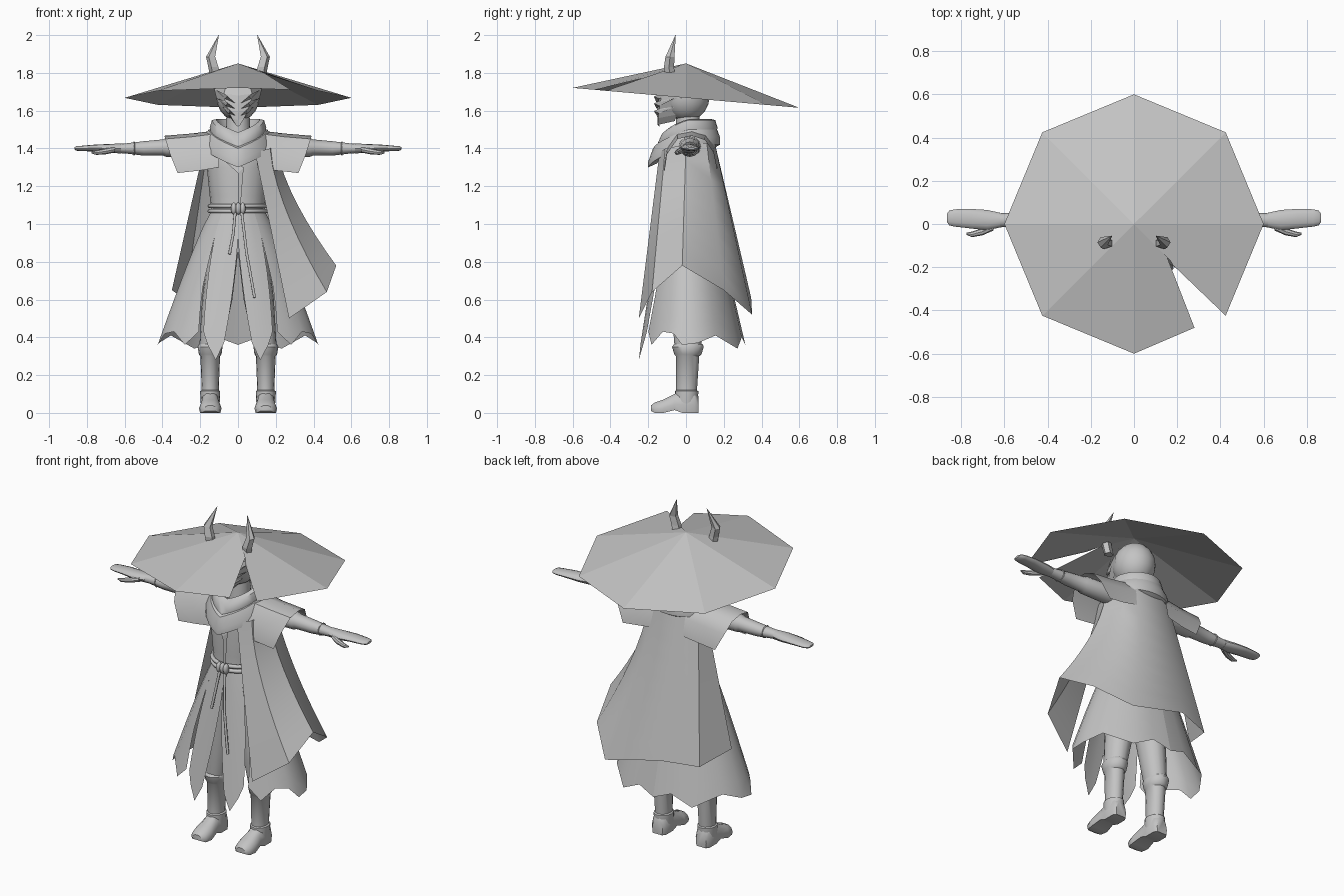
import bpy, math
from mathutils import Vector

old = bpy.data.objects.get("Cube")
if old:
    bpy.data.objects.remove(old, do_unlink=True)

grey = bpy.data.materials.new("plain_grey")
grey.use_nodes = True
grey.diffuse_color = (0.55, 0.55, 0.55, 1)
grey.node_tree.nodes["Principled BSDF"].inputs["Base Color"].default_value = (0.55, 0.55, 0.55, 1)


def build(name, verts, faces, smooth=40):
    mesh = bpy.data.meshes.new(name)
    mesh.from_pydata([tuple(v) for v in verts], [], faces)
    mesh.materials.append(grey)
    ob = bpy.data.objects.new(name, mesh)
    bpy.context.collection.objects.link(ob)
    if smooth:
        bpy.ops.object.select_all(action='DESELECT')
        ob.select_set(True)
        bpy.context.view_layer.objects.active = ob
        bpy.ops.object.shade_smooth_by_angle(angle=math.radians(smooth))
    return ob


def loft(name, rows, closed=True, cap=False, smooth=40):
    n = len(rows[0])
    faces = []
    for r in range(len(rows) - 1):
        for i in range(n if closed else n - 1):
            j = (i + 1) % n
            faces.append((r * n + i, r * n + j, (r + 1) * n + j, (r + 1) * n + i))
    if cap:
        faces.append(tuple(reversed(range(n))))
        faces.append(tuple(range((len(rows) - 1) * n, len(rows) * n)))
    return build(name, [v for row in rows for v in row], faces, smooth)


def ring(x, y, z, rx, ry, n=16):
    return [(x + rx * math.sin(2 * math.pi * i / n), y - ry * math.cos(2 * math.pi * i / n), z) for i in range(n)]


def limb_ring(s, x, y, z, ry, rz, n=12):
    return [(s * x, y + ry * math.cos(2 * math.pi * i / n), z + rz * math.sin(2 * math.pi * i / n)) for i in range(n)]


def tube(name, points, radius):
    curve = bpy.data.curves.new(name, 'CURVE')
    curve.dimensions = '3D'
    curve.bevel_depth = radius
    curve.bevel_resolution = 1
    curve.use_fill_caps = True
    spline = curve.splines.new('POLY')
    spline.points.add(len(points) - 1)
    for p, co in zip(spline.points, points):
        p.co = (*co, 1)
    curve.materials.append(grey)
    ob = bpy.data.objects.new(name, curve)
    bpy.context.collection.objects.link(ob)


def ball(name, loc, scale):
    rows = [ring(loc[0], loc[1], loc[2] + scale[2] * math.cos(math.pi * (k + .02) / 10.04),
                 scale[0] * math.sin(math.pi * (k + .02) / 10.04),
                 scale[1] * math.sin(math.pi * (k + .02) / 10.04), 20) for k in range(11)]
    return loft(name, rows, cap=True, smooth=60)


# Hat: tilted eight-sided cone with a torn notch
def hat_point(x, y, f):
    return (x, y, 1.85 * (1 - f) + f * (1.668 - 0.088 * y / f))


rim = [(.6 * math.sin(math.radians(a)), -.6 * math.cos(math.radians(a))) for a in range(45, 361, 45)]
hat = [(0, 0, 1.85)] + [hat_point(x, y, 1) for x, y in rim]
hat += [hat_point(.28, -.48, 1), hat_point(.14, -.12, .34), hat_point(.18, -.19, .46), hat_point(.27, -.25, .63)]
build("torn_hat", hat, [(0, i, i + 1) for i in range(1, 8)] + [(0, 8, 9, 10), (0, 10, 11, 12, 1)], 0)

# Head and neck
ball("head", (0, 0, 1.675), (.115, .125, .13))
loft("neck", [ring(0, .01, 1.42, .07, .07), ring(0, .01, 1.6, .06, .06)])

# Angular mask with a raised centre ridge
mask = []
for z, w, y, ridge in [(1.74, .10, -.07, -.12), (1.69, .125, -.07, -.145), (1.65, .115, -.08, -.15),
                       (1.6, .085, -.09, -.155), (1.56, .055, -.105, -.15), (1.525, .02, -.12, -.14)]:
    mask.append([(-w, y + .06, z + .02), (-w * .6, (y + ridge) / 2 - .02, z), (0, ridge, z - .01),
                 (w * .6, (y + ridge) / 2 - .02, z), (w, y + .06, z + .02)])
loft("mask", mask, closed=False, smooth=0)

for s, side in ((1, "left"), (-1, "right")):
    # Mask ridges and slanted eye bars
    for k, (z0, z1, w) in enumerate([(1.64, 1.71, .115), (1.61, 1.665, .11), (1.575, 1.62, .085)]):
        build(f"{side}_mask_ridge_{k}",
              [(s * .015, -.155, z0), (s * w * .6, -.14, (z0 + z1) / 2 - .012), (s * w, -.06, z1),
               (s * w * .6, -.145, (z0 + z1) / 2 + .012), (s * w * .5, -.17, (z0 + z1) / 2)],
              [(0, 1, 4), (1, 2, 4), (2, 3, 4), (3, 0, 4)], 0)

    # Bent horns
    horn = []
    for x, y, z, r in [(.115, -.08, 1.74, .025), (.13, -.09, 1.83, .027), (.145, -.085, 1.885, .024), (.102, -.055, 2, .001)]:
        horn.append([(s * (x + dx * r), y + dy * r, z) for dx, dy in ((1, 0), (.4, 1), (-1, .5), (-1, -.5), (.4, -1))])
    loft(f"{side}_horn", horn, cap=True, smooth=0)

    # Shoulder sleeve draped open below the arm
    arc = [(-.115, 1.27, .32), (-.1, 1.37, .36), (-.045, 1.45, .385), (.03, 1.467, .39),
           (.1, 1.445, .38), (.145, 1.38, .36), (.165, 1.28, .31)]
    loft(f"{side}_shoulder_sleeve",
         [[(s * .1, y * 1.05, z + .03) for y, z, x in arc],
          [(s * (.1 + (x - .1) * .5), y, z + .012) for y, z, x in arc],
          [(s * x, y, z) for y, z, x in arc]], closed=False)

    # Arm, cuff and mitten-like hand
    arm = [(.14, .02, 1.41, .06, .055), (.38, .02, 1.405, .052, .05), (.395, .02, 1.405, .045, .043),
           (.5, .02, 1.4, .04, .038), (.6, .018, 1.4, .032, .026), (.66, .015, 1.4, .034, .024)]
    loft(f"{side}_arm", [limb_ring(s, *a) for a in arm], cap=True)
    hand = [(.62, .018, 1.4, .034, .026), (.68, .018, 1.4, .047, .024), (.76, .025, 1.402, .045, .018),
            (.83, .028, 1.4, .04, .014), (.855, .028, 1.4, .034, .012), (.865, .028, 1.4, .02, .006)]
    loft(f"{side}_hand", [limb_ring(s, *h) for h in hand], cap=True)
    thumb = [(.65, -.01, 1.395, .02, .016), (.7, -.035, 1.385, .017, .016),
             (.75, -.048, 1.378, .013, .012), (.775, -.045, 1.378, .005, .005)]
    loft(f"{side}_thumb", [limb_ring(s, *t, 8) for t in thumb], cap=True)
    tube(f"{side}_bracer_edge", [limb_ring(s, .55, .02, 1.4, .037, .033)[i % 12] for i in range(13)], .004)

    # Trousers and boots
    loft(f"{side}_trouser_leg", [ring(s * .08, .01, .85, .08, .1), ring(s * .11, .01, .6, .08, .09),
                                 ring(s * .145, .01, .34, .06, .07)])
    loft(f"{side}_boot_shaft", [ring(s * x, y, z, rx, ry) for x, y, z, rx, ry in
                                [(.148, .012, .35, .065, .082), (.148, .012, .365, .058, .075), (.148, .01, .35, .066, .084),
                                 (.147, .01, .31, .06, .072), (.147, .008, .3, .052, .062), (.147, .003, .12, .045, .055),
                                 (.147, .003, .115, .053, .062), (.147, .003, .1, .053, .062), (.147, 0, .05, .05, .058)]])
    foot = []
    for y, w, z0, z1 in [(.065, .035, 0, .09), (.045, .05, 0, .12), (-.02, .05, 0, .125), (-.06, .05, .015, .1),
                         (-.12, .06, 0, .07), (-.165, .052, 0, .055), (-.185, .03, .01, .04)]:
        foot.append([(s * (.147 + dx * w), y, z0 + (z1 - z0) * f) for dx, f in
                     ((-.9, 0), (.9, 0), (1, .35), (.8, .75), (.4, 1), (-.4, 1), (-.8, .75), (-1, .35))])
    loft(f"{side}_boot_foot", foot, cap=True, smooth=45)

# Tunic body
loft("tunic", [ring(0, .01, z, rx, ry, 20) for z, rx, ry in
               [(1.47, .11, .09), (1.42, .17, .13), (1.3, .165, .14), (1.15, .15, .135), (1.08, .143, .135), (1, .15, .14)]])
build("tunic_lapel", [(-.1, -.125, 1.36), (.03, -.143, 1.3), (.012, -.14, 1.08), (0, -.14, 1.08), (0, -.147, 1.27)],
      [(0, 4, 1), (4, 3, 2, 1)], 0)


# Skirt panels: each column has a top angle, a bottom angle and a hem height
def skirt(name, columns, split, s):
    rows = []
    for k in range(9):
        row = []
        for a0, a1, hem in columns:
            z = 1.07 + (hem - 1.07) * k / 8
            t = (1.07 - z) / .72
            a = math.radians(a0 + (a1 - a0) * max(0, (split - z) / (split - hem)))
            rx = .142 + .29 * t ** .88
            ry = .137 + (.12 * t if math.cos(a) > 0 else .17 * t)
            row.append((s * rx * math.sin(a), .01 - ry * math.cos(a), z))
        rows.append(row)
    loft(name, rows, closed=False, smooth=50)


for s, side in ((1, "left"), (-1, "right")):
    skirt(f"{side}_front_panel", [(0, 10, .37), (14, 15, .28), (25, 22, .36), (36, 27, .43)], .92, s)
    skirt(f"{side}_skirt", [(36, 31, .43), (43, 41, .36), (57, 57, .43), (72, 72, .42), (83, 83, .36), (100, 100, .37),
                            (120, 120, .41), (148, 148, .34), (165, 165, .4), (180, 180, .36)], .66, s)

# Rope belt with knot and hanging ends
for k, z in enumerate((1.068, 1.095)):
    loop = ring(0, .01, z, .15, .145, 24)
    tube(f"belt_rope_{k}", loop + loop[:1], .012)
for k, x in enumerate((-.022, .002, .025)):
    ball(f"belt_knot_{k}", (x, -.15, 1.082), (.015, .02, .032))
tube("short_rope_end", [(-.015, -.155, 1.06), (-.025, -.18, .95), (-.045, -.19, .84)], .008)
tube("long_rope_end", [(.02, -.155, 1.06), (.045, -.195, .85), (.088, -.225, .61)], .008)

# Cloak: shoulder line to uneven hem, wide over the left side
top = [(.09, -.14, 1.38), (.17, -.11, 1.4), (.205, 0, 1.42), (.17, .11, 1.43), (.1, .15, 1.44), (-.07, .15, 1.44),
       (-.16, .11, 1.42), (-.185, .06, 1.38)]
hem = [(.27, -.25, .5), (.47, -.18, .64), (.52, -.02, .78), (.46, .2, .65), (.3, .35, .52), (-.06, .345, .61),
       (-.28, .27, .6), (-.35, .06, .65)]
cloak = []
for k in range(9):
    t = k / 8
    row = []
    for a, b in zip(top, hem):
        p = Vector(a).lerp(Vector(b), t)
        p.x = a[0] + (b[0] - a[0]) * t ** (1.5 if b[0] > .28 else 1)
        row.append(p)
    cloak.append(row)
loft("cloak", cloak, closed=False, smooth=35)


# Scarf: two folded wraps dipping to a point at the front
def wrap(name, profile, n=28):
    rows = []
    for rx, ry, z, drop, push in profile:
        row = []
        for i in range(n):
            a = 2 * math.pi * i / n
            dip = max(0, 1 - min(a, 2 * math.pi - a) / 1.5)
            row.append((rx * math.sin(a), .015 - (ry + push * dip) * math.cos(a), z - drop * dip))
        rows.append(row)
    loft(name, rows, smooth=45)


wrap("upper_scarf", [(.095, .1, 1.5, .05, 0), (.115, .12, 1.555, .07, 0), (.138, .14, 1.55, .09, .01),
                     (.15, .152, 1.51, .1, .02), (.14, .14, 1.46, .08, .02)])
wrap("lower_scarf", [(.125, .13, 1.5, .08, .02), (.155, .15, 1.5, .1, .04), (.185, .165, 1.46, .13, .05),
                     (.19, .165, 1.42, .12, .05), (.15, .13, 1.4, .08, .04)])
